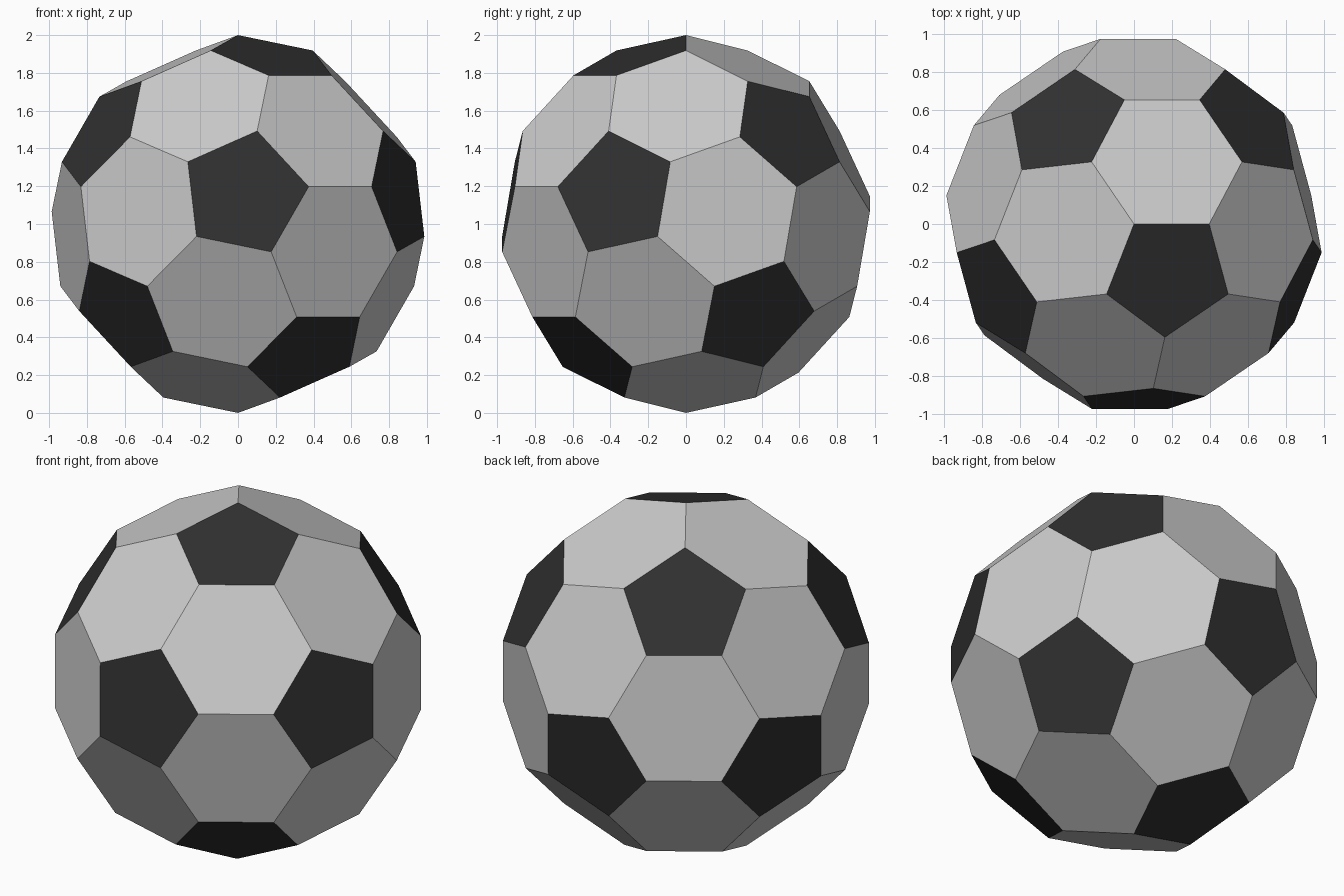
import bpy, bmesh, math
from mathutils import Matrix

if "Cube" in bpy.data.objects:
    bpy.data.objects.remove(bpy.data.objects["Cube"])

# Truncated icosahedron: cut every icosahedron edge at its thirds
ico = bmesh.new()
bmesh.ops.create_icosphere(ico, subdivisions=1, radius=1.0)
points = []
for e in ico.edges:
    p, q = e.verts[0].co, e.verts[1].co
    points += [p.lerp(q, 1 / 3).normalized(), p.lerp(q, 2 / 3).normalized()]
ico.free()

bm = bmesh.new()
for p in points:
    bm.verts.new(p)
bmesh.ops.convex_hull(bm, input=bm.verts[:])
bmesh.ops.dissolve_limit(bm, angle_limit=math.radians(3),
                         verts=bm.verts[:], edges=bm.edges[:])
bmesh.ops.recalc_face_normals(bm, faces=bm.faces[:])

# Stand the ball on a corner: one pentagon corner up, its edge along +x
panel = next(f for f in bm.faces if len(f.verts) == 5)
loop = panel.loops[0]
top = loop.vert.co
a, b = loop.link_loop_next.vert.co, loop.link_loop_prev.vert.co
if a.cross(b).dot(top) > 0:
    a, b = b, a
z = top.normalized()
x = (a - z * a.dot(z)).normalized()
y = z.cross(x)
bm.transform(Matrix((x, y, z)).to_4x4())
bmesh.ops.translate(bm, verts=bm.verts[:], vec=(0, 0, 1))

# Dark pentagons, light hexagons
for f in bm.faces:
    f.material_index = 1 if len(f.verts) == 5 else 0
    f.smooth = False

mesh = bpy.data.meshes.new("ball")
for name, shade in (("light_panel", 0.8), ("dark_panel", 0.03)):
    mat = bpy.data.materials.new(name)
    mat.diffuse_color = (shade, shade, shade, 1)
    mat.use_nodes = True
    mat.node_tree.nodes["Principled BSDF"].inputs["Base Color"].default_value = mat.diffuse_color
    mesh.materials.append(mat)
bm.to_mesh(mesh)
bm.free()
bpy.context.collection.objects.link(bpy.data.objects.new("ball", mesh))
